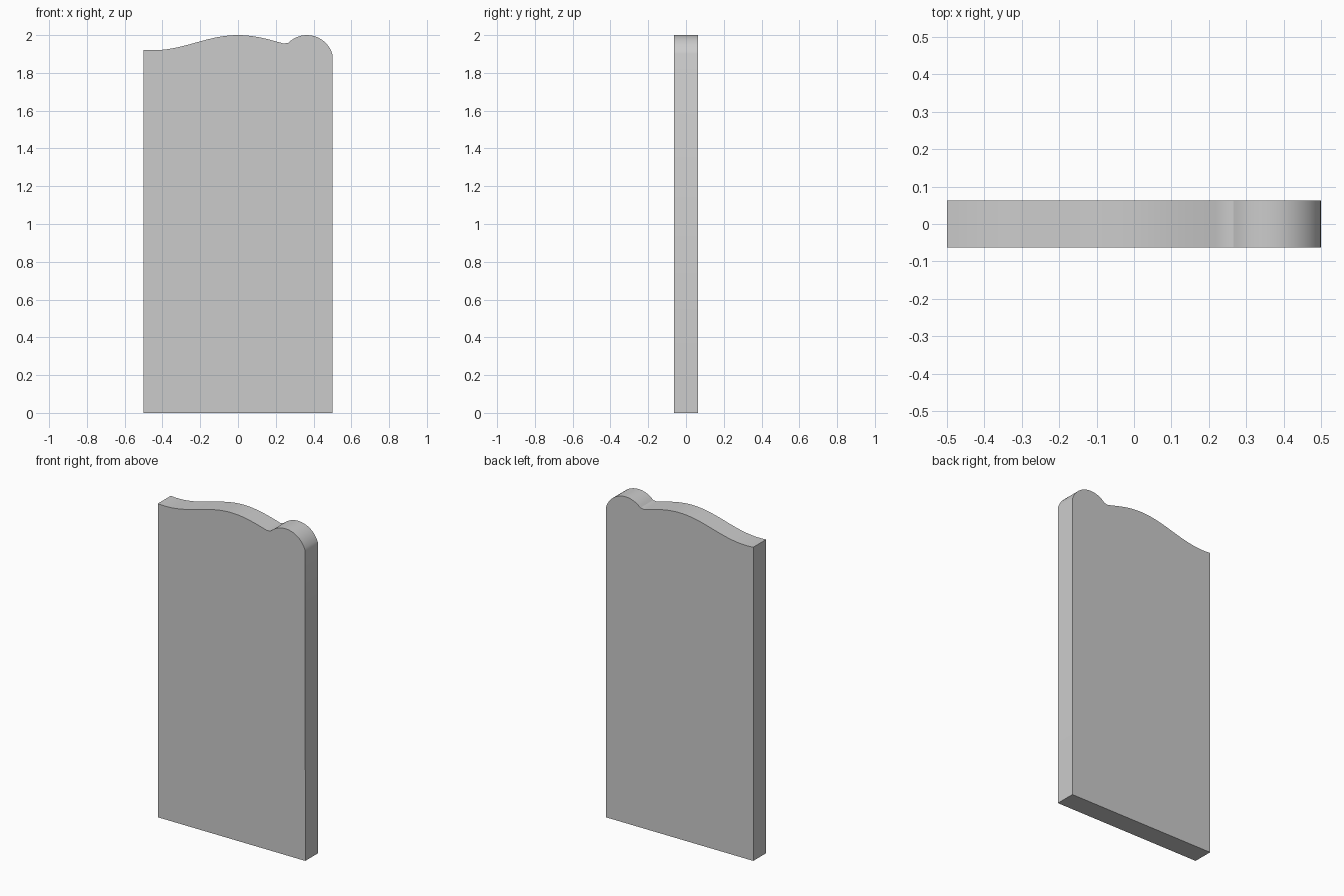
import bpy, bmesh
from math import cos, sin, pi, radians

if "Cube" in bpy.data.objects:
    bpy.data.objects.remove(bpy.data.objects["Cube"])

HALF_T = 0.0625  # half thickness of the slab

# Outline: base, rounded right shoulder, then the long wave to the left
outline = [(-0.5, 0.0), (0.5, 0.0)]
for i in range(19):
    a = radians(16.6 + (135 - 16.6) * i / 18)
    outline.append((0.365 + 0.14 * cos(a), 1.86 + 0.14 * sin(a)))
for i in range(1, 33):
    x = 0.266 - 0.766 * i / 32
    outline.append((x, 1.96 + 0.04 * cos(pi * x / 0.45)))

# Extrude the outline through the thickness
bm = bmesh.new()
face = bm.faces.new([bm.verts.new((x, -HALF_T, z)) for x, z in outline])
ext = bmesh.ops.extrude_face_region(bm, geom=[face], use_keep_orig=True)
moved = [v for v in ext["geom"] if isinstance(v, bmesh.types.BMVert)]
bmesh.ops.translate(bm, verts=moved, vec=(0, 2 * HALF_T, 0))
bmesh.ops.recalc_face_normals(bm, faces=bm.faces)

mesh = bpy.data.meshes.new("headstone_slab")
bm.to_mesh(mesh)
bm.free()
slab = bpy.data.objects.new("headstone_slab", mesh)
bpy.context.collection.objects.link(slab)

# Smooth top curves, sharp edges elsewhere
bpy.context.view_layer.objects.active = slab
slab.select_set(True)
bpy.ops.object.shade_smooth_by_angle(angle=radians(30))
